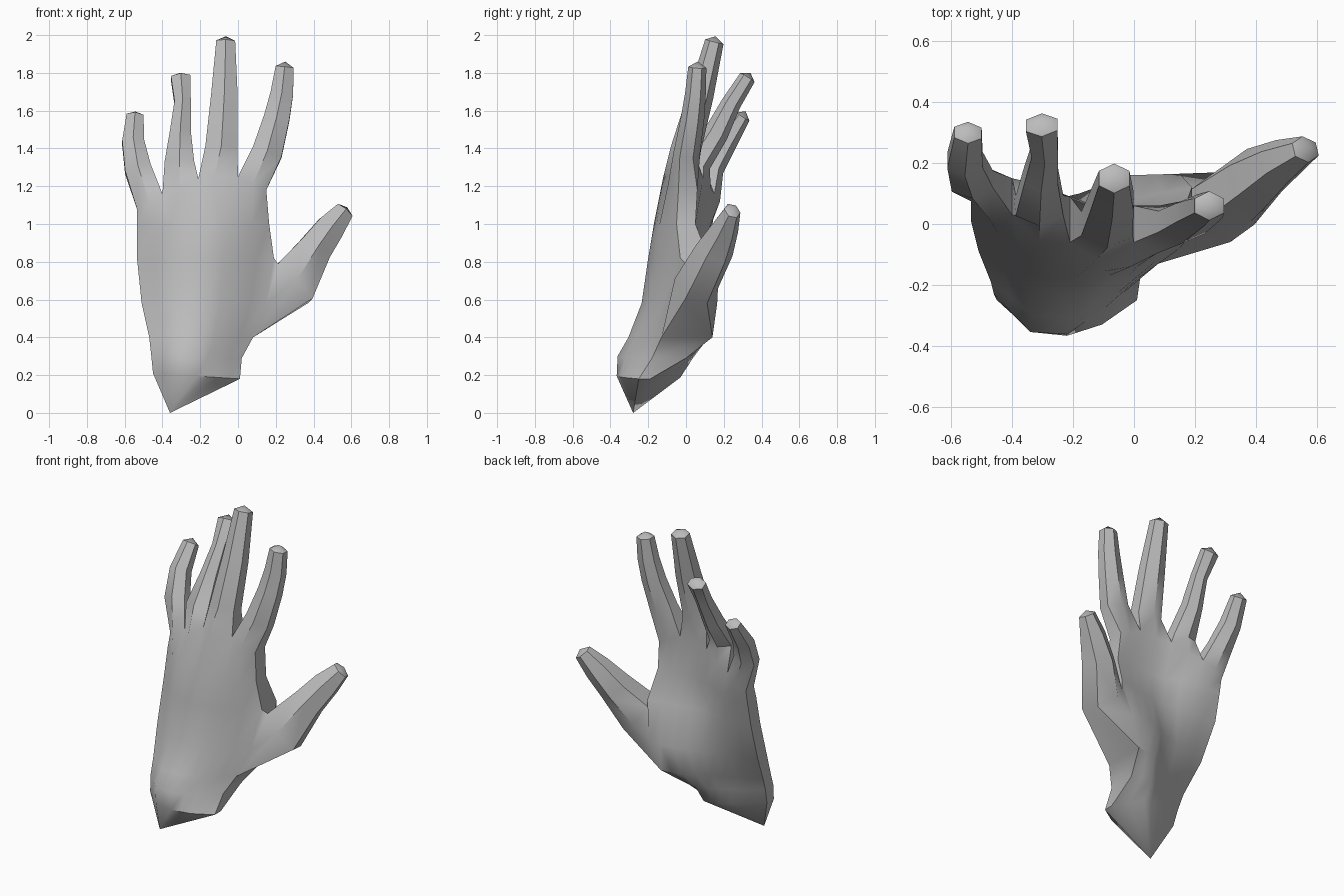
import bpy
import bmesh
from mathutils import Vector

cube = bpy.data.objects.get("Cube")
if cube:
    bpy.data.objects.remove(cube, do_unlink=True)

# One plain grey
grey = bpy.data.materials.new("plain grey")
grey.use_nodes = True
colour = (0.5, 0.5, 0.5, 1.0)
grey.diffuse_color = colour
grey.node_tree.nodes["Principled BSDF"].inputs["Base Color"].default_value = colour

bm = bmesh.new()


def spread(vals):
    """Five stations across the hand to nine, by midpoints."""
    out = []
    for a, b in zip(vals, vals[1:]):
        out += [a, (a + b) / 2]
    return out + [vals[-1]]


def bridge(a, b, skip=()):
    n = len(a)
    for i in range(n):
        if i not in skip:
            j = (i + 1) % n
            bm.faces.new((a[i], a[j], b[j], b[i]))


def fan(ring, apex):
    tip = bm.verts.new(apex)
    for i in range(len(ring)):
        bm.faces.new((ring[i], ring[(i + 1) % len(ring)], tip))


def digit(base, joints, across, cap):
    """Six-sided finger grown from a loop of base vertices.
    joints: x, y, z, half width, half thickness."""
    across = Vector(across).normalized()
    path = [sum((v.co for v in base), Vector()) / len(base)]
    path += [Vector(j[:3]) for j in joints]
    last = base
    for k, j in enumerate(joints, 1):
        d = (path[min(k + 1, len(path) - 1)] - path[k - 1]).normalized()
        w = (across - d * across.dot(d)).normalized()
        front = d.cross(w)
        if front.y > 0:
            front = -front
        hw, ht = j[3], j[4]
        pts = [(-1, .5), (0, 1), (1, .5), (1, -.5), (0, -1), (-1, -.5)]
        ring = [bm.verts.new(path[k] + w * hw * a + front * ht * b) for a, b in pts]
        bridge(last, ring)
        last = ring
    fan(last, path[-1] + d * cap)


# Palm sections: z, slope of z toward the thumb, left x, right x, front y, back y
sections = [
    (.21, -.03, -.45, .01, (-.25, -.355, -.367, -.33, -.25), (-.18, -.10, -.04, -.03, -.19)),
    (.31, -.02, -.46, .02, (-.23, -.355, -.362, -.28, -.18), (-.15, -.07, -.02, .04, .00)),
    (.40, .00, -.47, .08, (-.19, -.30, -.305, -.23, -.13), (-.11, -.03, .03, .12, .14)),
    (.58, .00, -.51, .15, (-.09, -.205, -.235, -.17, -.08), (.00, .05, .10, .16, .165)),
    (.82, .00, -.535, .19, (.01, -.16, -.20, -.14, -.03), (.10, .10, .06, .085, .12)),
    (1.0, .00, -.535, .165, (.05, -.11, -.17, -.14, -.05), (.14, .13, .06, .04, .05)),
]
rings = []
for z, slope, x0, x1, fy, by in sections:
    xz = [(x0 + (x1 - x0) * i / 8, z + slope * i / 8) for i in range(9)]
    front = [bm.verts.new((x, y, h)) for (x, h), y in zip(xz, spread(fy))]
    back = [bm.verts.new((x, y, h)) for (x, h), y in zip(xz, spread(by))]
    rings.append(front + back[::-1])

# Knuckle line: x, z, front y, back y
knuckles = [
    (-.535, 1.08, .075, .155), (-.47, 1.12, .01, .18), (-.40, 1.16, .03, .15),
    (-.31, 1.19, -.06, .13), (-.21, 1.24, -.06, .09), (-.125, 1.25, -.12, .06),
    (.00, 1.25, -.06, .06), (.08, 1.21, -.095, .06), (.15, 1.18, -.04, .06),
]
kf = [bm.verts.new((x, f, z)) for x, z, f, b in knuckles]
kb = [bm.verts.new((x, b, z)) for x, z, f, b in knuckles]
rings.append(kf + kb[::-1])

# Palm skin, leaving an opening on the thumb side
for k in range(len(rings) - 1):
    bridge(rings[k], rings[k + 1], skip=(8,) if k in (2, 3) else ())

# Pointed wrist end
fan(rings[0], (-.36, -.28, 0))

# Four fingers: little, ring, middle, index
fingers = [
    [(-.53, .14, 1.29, .07, .06), (-.555, .21, 1.43, .058, .06),
     (-.545, .30, 1.57, .045, .042)],
    [(-.31, .06, 1.32, .078, .072), (-.305, .16, 1.48, .055, .065),
     (-.293, .24, 1.64, .043, .052), (-.303, .325, 1.775, .052, .045)],
    [(-.088, .00, 1.40, .085, .08), (-.072, .078, 1.68, .07, .068),
     (-.065, .15, 1.965, .05, .05)],
    [(.155, .005, 1.38, .08, .07), (.205, .035, 1.56, .068, .062),
     (.232, .05, 1.69, .06, .055), (.247, .06, 1.83, .048, .048)],
]
for i, joints in enumerate(fingers):
    base = kf[2 * i:2 * i + 3] + kb[2 * i:2 * i + 3][::-1]
    digit(base, joints, (1, 0, 0), .03)

# Thumb, grown from the side opening
base = [rings[k][8] for k in (2, 3, 4)] + [rings[k][9] for k in (4, 3, 2)]
thumb = [(.29, .055, .685, .13, .12), (.40, .15, .86, .088, .105),
         (.485, .205, .975, .075, .075), (.563, .245, 1.07, .05, .045)]
digit(base, thumb, (-.7, 0, .7), .025)

bmesh.ops.recalc_face_normals(bm, faces=bm.faces)
mesh = bpy.data.meshes.new("hand")
bm.to_mesh(mesh)
bm.free()
mesh.materials.append(grey)
hand = bpy.data.objects.new("hand", mesh)
bpy.context.collection.objects.link(hand)

# Smooth palm, crisp finger edges
bpy.ops.object.select_all(action='DESELECT')
hand.select_set(True)
bpy.context.view_layer.objects.active = hand
bpy.ops.object.shade_smooth_by_angle(angle=0.65)
